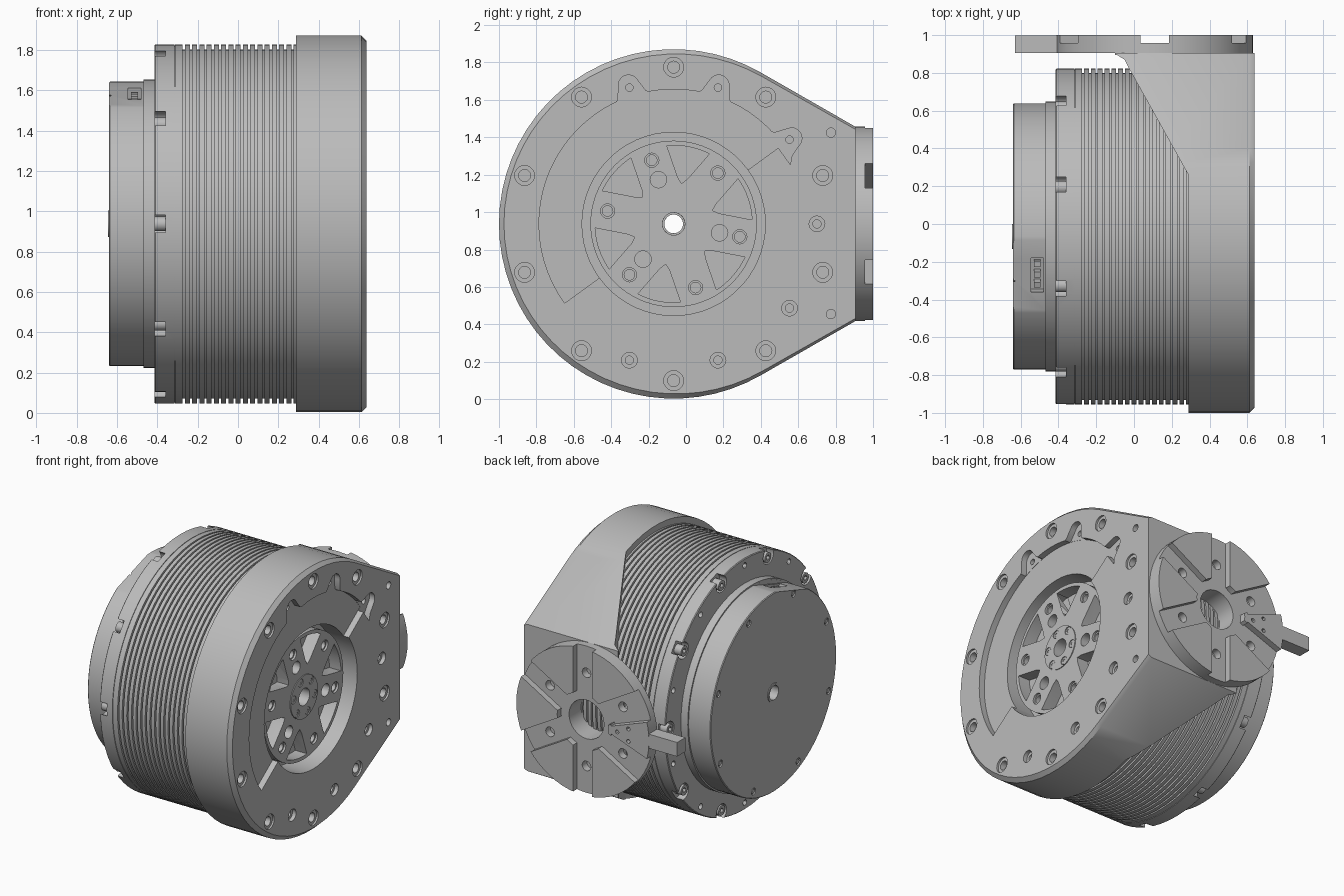
import bpy, bmesh, math
from mathutils import Vector

if "Cube" in bpy.data.objects:
    bpy.data.objects.remove(bpy.data.objects["Cube"])

CY, CZ = -0.066, 0.937      # main axis, running along x
FX = 0.11                   # flange centre in x
parts = []

metal = bpy.data.materials.new("grey metal")
metal.use_nodes = True
GREY = (0.5, 0.5, 0.5, 1)
metal.diffuse_color = GREY
metal.node_tree.nodes["Principled BSDF"].inputs["Base Color"].default_value = GREY


def make(name, bm, keep=True):
    bmesh.ops.recalc_face_normals(bm, faces=bm.faces)
    me = bpy.data.meshes.new(name)
    bm.to_mesh(me)
    bm.free()
    ob = bpy.data.objects.new(name, me)
    bpy.context.collection.objects.link(ob)
    ob.hide_render = not keep
    if keep:
        parts.append(ob)
    return ob


def prism(name, pts, a, b, axis="x", keep=True, end=None):
    """Extrude a 2D outline along an axis; end optionally adds a chamfer loop (position, outline)."""
    place = {"x": lambda p, t: (t, p[0], p[1]),
             "y": lambda p, t: (p[0], t, p[1]),
             "z": lambda p, t: (p[0], p[1], t)}[axis]
    bm = bmesh.new()
    loops = [(a, pts), (b, pts)] + ([end] if end else [])
    rings = [[bm.verts.new(place(p, t)) for p in ps] for t, ps in loops]
    n = len(pts)
    for lo, hi in zip(rings, rings[1:]):
        for i in range(n):
            bm.faces.new((lo[i], lo[(i + 1) % n], hi[(i + 1) % n], hi[i]))
    bm.faces.new(rings[0][::-1])
    bm.faces.new(rings[-1])
    return make(name, bm, keep)


def polar(r, deg, c=(CY, CZ)):
    t = math.radians(deg)
    return (c[0] + r * math.cos(t), c[1] + r * math.sin(t))


def arc(r, a0, a1, n, c=(CY, CZ)):
    return [polar(r, a0 + (a1 - a0) * i / n, c) for i in range(n + 1)]


def circle(r, c=(CY, CZ), n=48):
    return arc(r, 0, 360, n, c)[:-1]


def bar(r0, r1, w, deg, c=(CY, CZ)):
    """Rectangle lying along a radius."""
    t = math.radians(deg)
    u, v = Vector((math.cos(t), math.sin(t))), Vector((-math.sin(t), math.cos(t)))
    return [tuple(Vector(c) + u * r + v * s * w / 2)
            for r, s in ((r0, -1), (r1, -1), (r1, 1), (r0, 1))]


def lathe(name, profile, n=72):
    """Revolve a closed (x, radius) profile round the main axis."""
    bm = bmesh.new()
    rings = [[bm.verts.new((x, *polar(r, 360 * i / n))) for x, r in profile] for i in range(n)]
    m = len(profile)
    for i in range(n):
        p, q = rings[i], rings[(i + 1) % n]
        for j in range(m):
            k = (j + 1) % m
            bm.faces.new((p[j], p[k], q[k], q[j]))
    return make(name, bm)


def hole(r, a, b, c=(CY, CZ), axis="x", n=20):
    return prism("cutter", circle(r, c, n), a, b, axis, False)


def cut(ob, cutters):
    for c in cutters:
        m = ob.modifiers.new("cut", "BOOLEAN")
        m.operation, m.solver, m.object = "DIFFERENCE", "EXACT", c
    bpy.context.view_layer.update()
    ev = ob.evaluated_get(bpy.context.evaluated_depsgraph_get())
    me = bpy.data.meshes.new_from_object(ev)
    ob.modifiers.clear()
    ob.data = me
    for c in cutters:
        bpy.data.objects.remove(c)


# Collar with flat mounting end and diagonal gusset
outline = [(0.905, 1.457)] + arc(0.934, 60, 300, 44) + [(0.905, 0.417)]
inset = [(0.905 + (y - 0.905) * 0.986, CZ + (z - CZ) * 0.973) for y, z in outline]
collar = prism("collar_housing", outline, -0.1, 0.612, end=(0.638, inset))
diagonal = [(-0.2, -1.2), (0.288, -1.2), (0.288, 0.26), (-0.03, 0.83),
            (-0.05, 0.87), (-0.09, 0.895), (-0.2, 0.895)]
cutters = [prism("cutter", diagonal, -0.5, 2.5, "z", False),
           prism("cutter", arc(0.72, 36, 216, 36) + arc(0.45, 216, 36, 30), 0.595, 0.7, keep=False),
           hole(0.49, 0.45, 0.7, n=60), hole(0.06, 0, 0.5),
           hole(0.137, 0.6, 1.1, (FX, CZ), "y", 32)]
for k in range(10):                       # counterbored bolt holes
    c = polar(0.838, 90 + 36 * k)
    cutters += [hole(0.053, 0.625, 0.7, c), hole(0.032, 0.5, 0.7, c)]
for deg in (36, 72, 108):                 # open pockets joining the recess
    tip = [polar(0.7, deg - 9), polar(0.73, deg - 6)] + arc(0.055, deg - 80, deg + 80, 8, polar(0.78, deg))
    tip += [polar(0.73, deg + 6), polar(0.7, deg + 9)]
    cutters += [prism("cutter", tip, 0.597, 0.7, keep=False), hole(0.02, 0.52, 0.7, polar(0.766, deg))]
for deg in (0, -36, -72, -108):           # screws in the flush panel
    c = polar(0.766, deg)
    cutters += [hole(0.042, 0.61, 0.7, c), hole(0.022, 0.52, 0.7, c)]
for z in (0.455, 1.425):
    cutters.append(hole(0.025, 0.5, 0.7, (0.775, z), n=16))
cut(collar, cutters)

# Finned motor body
profile = [(-0.32, 0.06), (-0.32, 0.885), (-0.312, 0.885), (-0.312, 0.89)]
for k in range(16):
    x = -0.275 + 0.036 * k
    profile += [(x, 0.89), (x, 0.865), (x + 0.011, 0.865), (x + 0.011, 0.89)]
lathe("finned_body", profile + [(0.35, 0.89), (0.35, 0.06)])

# Rear ring with notches and bolts
ring = lathe("rear_ring", [(-0.415, 0.06), (-0.415, 0.885), (-0.41, 0.89), (-0.316, 0.89), (-0.316, 0.06)])
cutters = []
for k in range(10):
    c = polar(0.85, 36 * k)
    cutters += [hole(0.058, -0.5, -0.36, c), hole(0.02, -0.5, -0.36, polar(0.84, 36 * k + 18), n=12)]
    bolt = prism("ring_bolt", circle(0.036, polar(0.838, 36 * k), 20), -0.415, -0.34)
    cut(bolt, [hole(0.018, -0.5, -0.395, polar(0.838, 36 * k), n=6)])
cut(ring, cutters)

# Rear cap with step, connector flat and screws
lathe("cap_step", [(-0.468, 0.06), (-0.468, 0.715), (-0.41, 0.715), (-0.41, 0.06)])
cap = lathe("rear_cap", [(-0.64, 0.05), (-0.64, 0.7), (-0.635, 0.705), (-0.46, 0.705), (-0.46, 0.05)])
SIDE = 107.6
cutters = [prism("cutter", bar(0.677, 0.9, 0.8, SIDE), -0.7, -0.469, keep=False),
           prism("cutter", bar(0.62, 0.9, 0.19, SIDE), -0.545, -0.48, keep=False)]
for k in range(8):
    cutters.append(hole(0.024, -0.7, -0.63, polar(0.655, 45 * k + 20), n=16))
    prism("cap_screw", circle(0.016, polar(0.655, 45 * k + 20), 12), -0.637, -0.62)
cut(cap, cutters)
lathe("cap_bushing", [(-0.645, 0.05), (-0.645, 0.066), (-0.6, 0.066), (-0.6, 0.05)], 32)
for s in (-2.5, 0, 2.5):
    prism("connector_pin", bar(0.61, 0.668, 0.03, SIDE + s * 2), -0.53, -0.495)

# Output rotor: six arms, pockets, hub and screws
rotor = lathe("output_rotor", [(0.44, 0.06), (0.44, 0.445), (0.56, 0.445), (0.56, 0.06)])
cutters = []
for k in range(6):
    mid, arm = 19 + 60 * k, 49 + 60 * k
    pocket = arc(0.42, mid - 16, mid + 16, 8) + [polar(0.25, mid + 6), polar(0.22, mid), polar(0.25, mid - 6)]
    cutters += [prism("cutter", pocket, 0.47, 0.7, keep=False),
                hole(0.038, 0.545, 0.7, polar(0.36, arm)), hole(0.028, 0.48, 0.7, polar(0.36, arm))]
    if k % 2:
        cutters.append(hole(0.044, 0.5, 0.7, polar(0.25, arm)))
cut(rotor, cutters)
hub = lathe("rotor_hub", [(0.5, 0.06), (0.5, 0.152), (0.566, 0.152), (0.566, 0.06)], 40)
cut(hub, [hole(0.028, 0.555, 0.7, polar(0.12, 49 + 60 * k), n=16) for k in range(6)])
for k in range(6):
    screw = prism("hub_screw", circle(0.024, polar(0.12, 49 + 60 * k), 16), 0.52, 0.563)
    cut(screw, [hole(0.011, 0.55, 0.7, polar(0.12, 49 + 60 * k), n=6)])

# Mounting flange with channels and raised petals
C = (FX, CZ)
flange = prism("mounting_flange", circle(0.52, C, 60), 0.905, 1.0, "y")
cutters = [hole(0.137, 0.8, 1.1, C, "y", 32), hole(0.2, 0.957, 1.1, C, "y", 32)]
for k in range(6):
    deg = 30 + 60 * k
    cutters += [prism("cutter", bar(0.1, 0.7, 0.15, deg, C), 0.957, 1.1, "y", False),
                hole(0.034, 0.85, 1.1, polar(0.33, deg, C), "y")]
for deg in (160, 200):
    cutters.append(prism("cutter", bar(0.22, 0.7, 0.1, deg, C), 0.957, 1.1, "y", False))
for r, deg in ((0.27, 180), (0.36, 173), (0.36, 187)):
    cutters.append(hole(0.014, 0.97, 1.1, polar(r, deg, C), "y", 12))
cut(flange, cutters)
prism("flange_tab", [(-0.63, CZ - 0.05), (-0.38, CZ - 0.05), (-0.38, CZ + 0.05), (-0.63, CZ + 0.05)],
      0.906, 0.999, "y")

# Material and shading
bpy.ops.object.select_all(action="DESELECT")
for ob in parts:
    ob.data.materials.clear()
    ob.data.materials.append(metal)
    ob.select_set(True)
bpy.context.view_layer.objects.active = parts[0]
bpy.ops.object.shade_smooth_by_angle(angle=math.radians(30))
